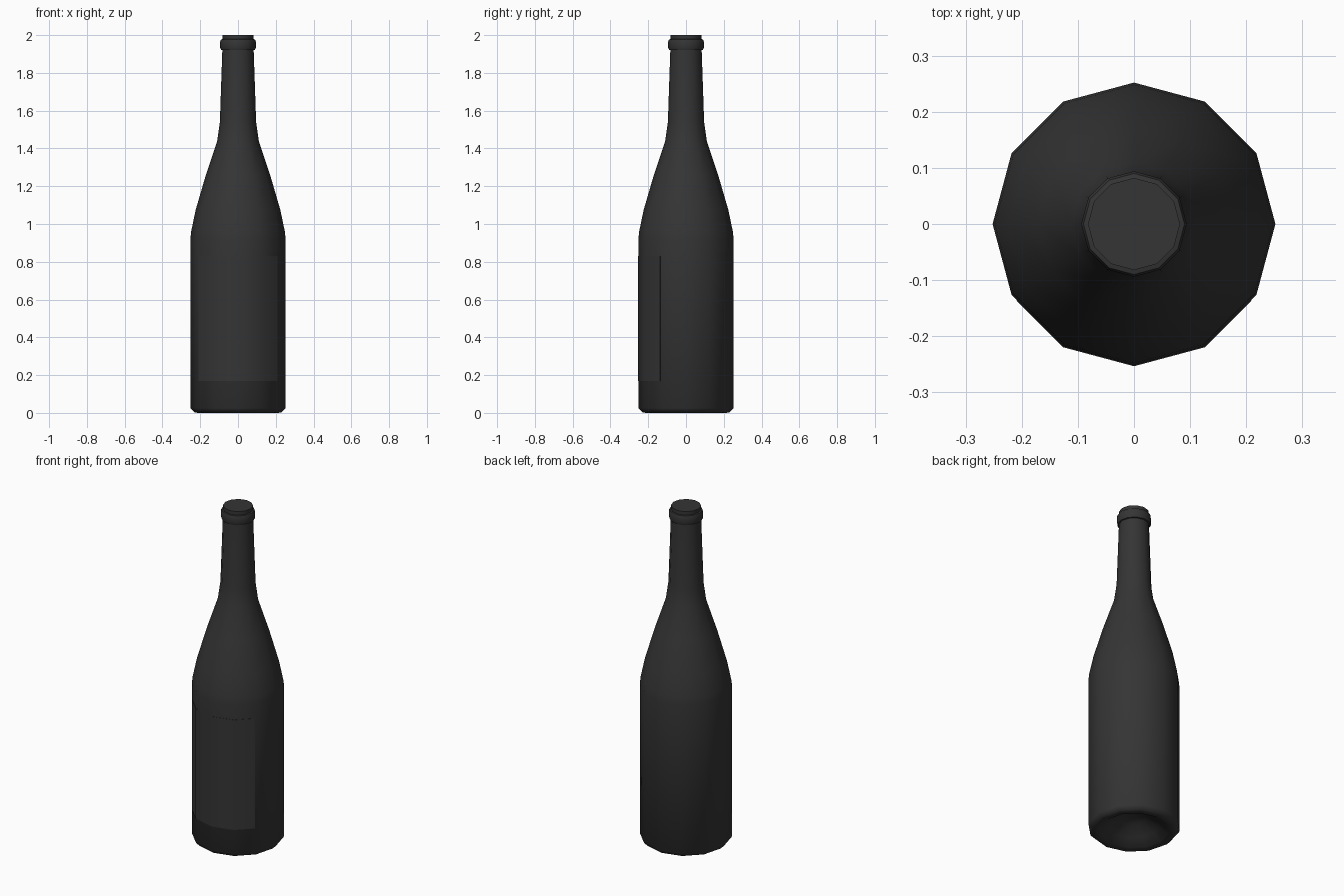
import bpy, bmesh
from math import sin, cos, pi

if "Cube" in bpy.data.objects:
    bpy.data.objects.remove(bpy.data.objects["Cube"])

SIDES = 12

dark = bpy.data.materials.new("dark_glass")
dark.diffuse_color = (0.035, 0.035, 0.035, 1)
dark.use_nodes = True
dark.node_tree.nodes["Principled BSDF"].inputs["Base Color"].default_value = dark.diffuse_color


def finish(name, bm, angle):
    bmesh.ops.recalc_face_normals(bm, faces=bm.faces)
    mesh = bpy.data.meshes.new(name)
    bm.to_mesh(mesh)
    bm.free()
    mesh.materials.append(dark)
    obj = bpy.data.objects.new(name, mesh)
    bpy.context.collection.objects.link(obj)
    bpy.ops.object.select_all(action='DESELECT')
    obj.select_set(True)
    bpy.context.view_layer.objects.active = obj
    bpy.ops.object.shade_smooth_by_angle(angle=angle)
    return obj


def lathe(name, profile, angle):
    """Spin an (r, z) profile around z; radius 0 becomes a pole."""
    bm = bmesh.new()
    verts = [bm.verts.new((r, 0, z)) for r, z in profile]
    edges = [bm.edges.new(pair) for pair in zip(verts, verts[1:])]
    bmesh.ops.spin(bm, geom=verts + edges, cent=(0, 0, 0), axis=(0, 0, 1),
                   angle=2 * pi, steps=SIDES)
    bmesh.ops.remove_doubles(bm, verts=bm.verts, dist=0.0005)
    return finish(name, bm, angle)


# Bottle: punt, heel, straight body, shoulder, neck, lip ring and closed mouth
lathe("bottle", [
    (0, 0.10), (0.07, 0.085), (0.14, 0.04), (0.19, 0.005), (0.215, 0),
    (0.232, 0.004), (0.252, 0.025), (0.252, 0.92), (0.248, 0.96),
    (0.224, 1.075), (0.17, 1.26), (0.11, 1.44), (0.096, 1.54),
    (0.083, 1.92), (0.090, 1.922), (0.094, 1.932), (0.094, 1.967),
    (0.090, 1.977), (0.082, 1.979), (0.082, 2.0), (0, 2.0)], pi / 4)

# Label: thin strip following the front facets of the body
R = 0.2535
corners = [(R * cos(a), R * sin(a)) for a in
           [-k * pi / 6 for k in range(1, 6)]]
# trim the two ends slightly inside the outermost corners
t = 0.11
(x0, y0), (x1, y1) = corners[0], corners[1]
end = (x0 + (x1 - x0) * t, y0 + (y1 - y0) * t)
path = [end] + corners[1:-1] + [(-end[0], end[1])]

bm = bmesh.new()
cols = []
for x, y in path:
    s = 0.985
    cols.append([bm.verts.new(p) for p in (
        (x, y, 0.17), (x, y, 0.83), (x * s, y * s, 0.83), (x * s, y * s, 0.17))])
for a, b in zip(cols, cols[1:]):
    for i in range(4):
        j = (i + 1) % 4
        bm.faces.new((a[i], a[j], b[j], b[i]))
for c in (cols[0], cols[-1]):
    bm.faces.new(c)
finish("label", bm, pi / 4)
